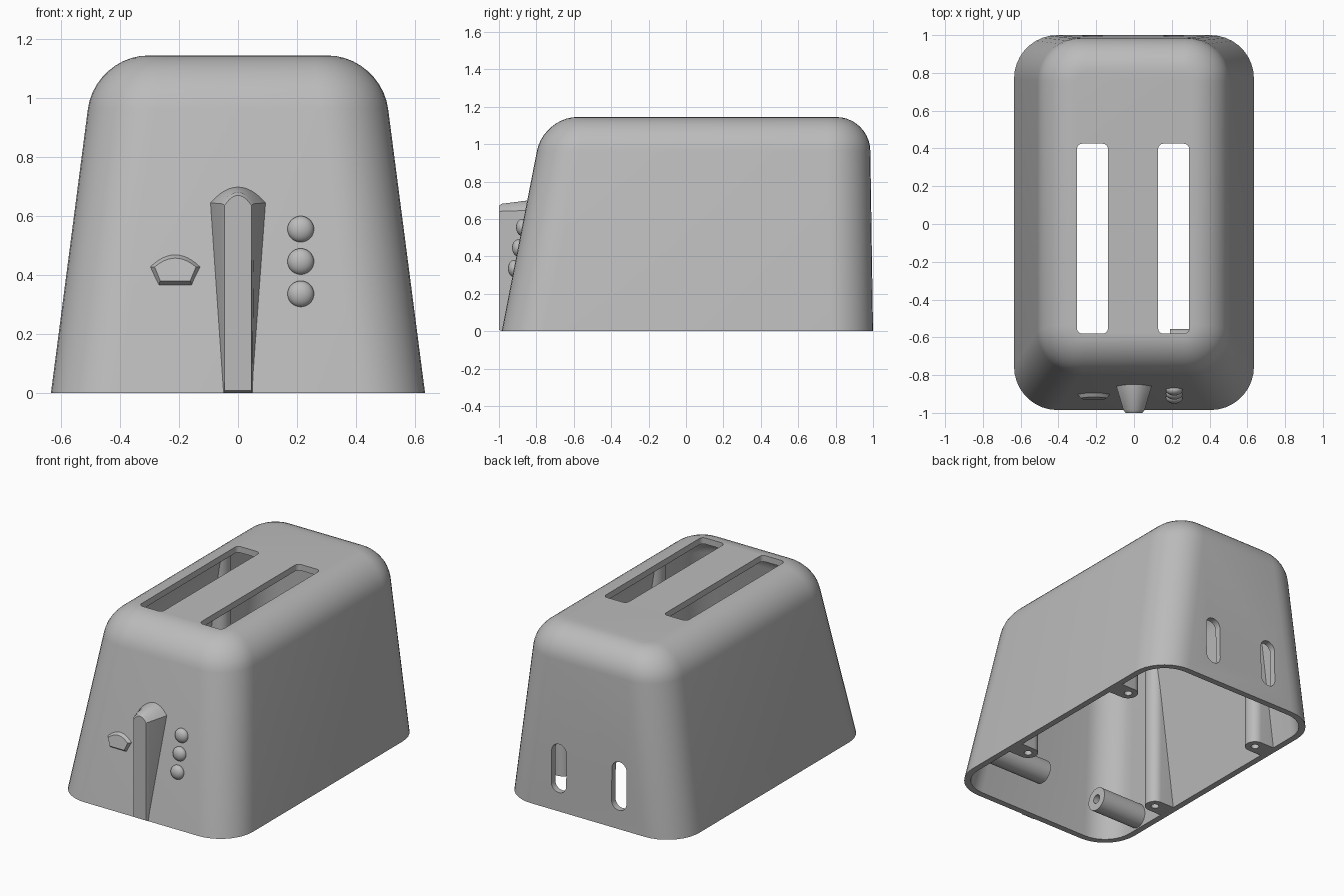
import bpy, bmesh, math
from mathutils import Vector

cube = bpy.data.objects.get("Cube")
if cube:
    bpy.data.objects.remove(cube, do_unlink=True)

mat = bpy.data.materials.new("light_grey")
mat.use_nodes = True
GREY = (0.5, 0.5, 0.5, 1)
mat.diffuse_color = GREY
mat.node_tree.nodes["Principled BSDF"].inputs["Base Color"].default_value = GREY

HEIGHT, FILLET, CORNER, WALL = 1.145, 0.18, 0.23, 0.04


def front_y(z):
    return -0.985 + 0.195 * z


def rounded_ring(a0, a1, b0, b1, r, c, axis="z", steps=10):
    """Rounded rectangle in the plane across the axis, at position c."""
    ring = []
    corners = ((a1 - r, b1 - r), (a0 + r, b1 - r), (a0 + r, b0 + r), (a1 - r, b0 + r))
    for q, (ca, cb) in enumerate(corners):
        for k in range(steps):
            t = math.pi / 2 * (q + k / (steps - 1) * 0.999)
            a, b = ca + r * math.cos(t), cb + r * math.sin(t)
            ring.append({"x": (c, a, b), "y": (a, c, b), "z": (a, b, c)}[axis])
    return ring


def loft(name, rings):
    """Closed solid through rings of equal point count."""
    bm = bmesh.new()
    rows = [[bm.verts.new(p) for p in ring] for ring in rings]
    n = len(rows[0])
    for lo, hi in zip(rows, rows[1:]):
        for i in range(n):
            j = (i + 1) % n
            bm.faces.new((lo[i], lo[j], hi[j], hi[i]))
    bm.faces.new(rows[0][::-1])
    bm.faces.new(rows[-1])
    bmesh.ops.recalc_face_normals(bm, faces=bm.faces)
    mesh = bpy.data.meshes.new(name)
    bm.to_mesh(mesh)
    bm.free()
    mesh.materials.append(mat)
    obj = bpy.data.objects.new(name, mesh)
    bpy.context.collection.objects.link(obj)
    return obj


def prism(name, a0, a1, b0, b1, r, c0, c1, axis="z"):
    return loft(name, [rounded_ring(a0, a1, b0, b1, r, c, axis) for c in (c0, c1)])


def rod(name, a, b, r, c0, c1, axis="z"):
    return prism(name, a - r, a + r, b - r, b + r, r, c0, c1, axis)


def subtract(obj, cutters):
    """Cut every cutter from obj, bake the result and drop the cutters."""
    for cutter in cutters:
        mod = obj.modifiers.new("cut", "BOOLEAN")
        mod.operation, mod.solver, mod.object = "DIFFERENCE", "EXACT", cutter
    bpy.context.view_layer.update()
    baked = bpy.data.meshes.new_from_object(
        obj.evaluated_get(bpy.context.evaluated_depsgraph_get()))
    obj.modifiers.clear()
    obj.data = baked
    for cutter in cutters:
        bpy.data.objects.remove(cutter, do_unlink=True)


def smooth(obj, angle=30):
    obj.data.shade_smooth()
    obj.data.set_sharp_from_angle(angle=math.radians(angle))


def tapered_body(name, inset, base):
    """Tapered box with rounded corners and a rounded top."""
    r = FILLET - inset
    levels = [(base, 0)]
    for k in range(11):
        t = math.pi / 2 * k / 10
        levels.append((HEIGHT - inset - r + r * math.sin(t), r * (1 - math.cos(t))))
    rings = []
    for z, d in levels:
        d += inset
        x = 0.635 - 0.13 * z - d
        rings.append(rounded_ring(-x, x, front_y(z) + d, 1 - 0.015 * z - d, CORNER - d, z))
    return loft(name, rings)


# Cavity, leaving room for the screw posts and side tubes
body = tapered_body("body", 0, 0)
cavity = tapered_body("cavity", WALL, -0.05)
posts, cuts = [], []
for s in (-1, 1):
    for y in (-0.4, 0.54):
        x0, x1 = sorted((s * 0.44, s * 0.8))
        posts.append(prism("post", x0, x1, y - 0.06, y + 0.06, 0.059, -0.1, 1.3))
        cuts.append(rod("screw_hole", s * 0.5, y, 0.024, -0.1, 0.25))
for y, end, s in ((-0.63, 0.19, 1), (-0.67, -0.267, -1)):
    posts.append(rod("side_tube", y, 0.083, 0.075, end, s * 0.8, "x"))
    cuts.append(rod("tube_hole", y, 0.083, 0.028, end - s * 0.05, end + s * 0.2, "x"))
subtract(cavity, posts)

# Bread slots and rear vents
for x in (-0.22, 0.21):
    cuts.append(prism("slot", x - 0.082, x + 0.082, -0.58, 0.425, 0.028, 0.9, 1.3))
    cuts.append(prism("vent", x - 0.053, x + 0.053, 0.12, 0.43, 0.052, 0.85, 1.1, "y"))
subtract(body, [cavity] + cuts)
smooth(body)


def arched_outline(bottom, half, z0, z1, z2, cx=0, steps=12):
    """Flat bottom, straight flaring sides and an arched top, as (x, z)."""
    pts = [(cx - bottom, z0), (cx + bottom, z0)]
    for k in range(steps + 1):
        u = 1 - 2 * k / steps
        pts.append((cx + half * u, z1 + (z2 - z1) * (1 - u * u)))
    return pts


def on_wall(outline, depth):
    return [(x, front_y(z) + depth, z) for x, z in outline]


# Lever housing on the front
lever = loft("lever_housing", [
    on_wall(arched_outline(0.05, 0.097, 0, 0.645, 0.7), 0.012),
    [(x, -0.985, z) for x, z in arched_outline(0.049, 0.056, 0, 0.642, 0.681)],
    [(x, -1, z) for x, z in arched_outline(0.045, 0.045, 0.008, 0.637, 0.67)]])
smooth(lever)

# Raised fan-shaped badge
badge = loft("badge", [
    on_wall(arched_outline(0.058, 0.091, 0.36, 0.428, 0.474, -0.213), 0.01),
    on_wall(arched_outline(0.051, 0.07, 0.38, 0.427, 0.457, -0.213), -0.02)])
smooth(badge, 20)

# Domed buttons
for i, z in enumerate((0.335, 0.445, 0.555)):
    bm = bmesh.new()
    bmesh.ops.create_uvsphere(bm, u_segments=32, v_segments=16, radius=0.045)
    bmesh.ops.scale(bm, vec=Vector((1, 0.7, 1)), verts=bm.verts)
    bmesh.ops.translate(bm, vec=Vector((0.213, front_y(z), z)), verts=bm.verts)
    mesh = bpy.data.meshes.new("button")
    bm.to_mesh(mesh)
    bm.free()
    mesh.materials.append(mat)
    button = bpy.data.objects.new(f"button_{i + 1}", mesh)
    bpy.context.collection.objects.link(button)
    smooth(button, 60)
